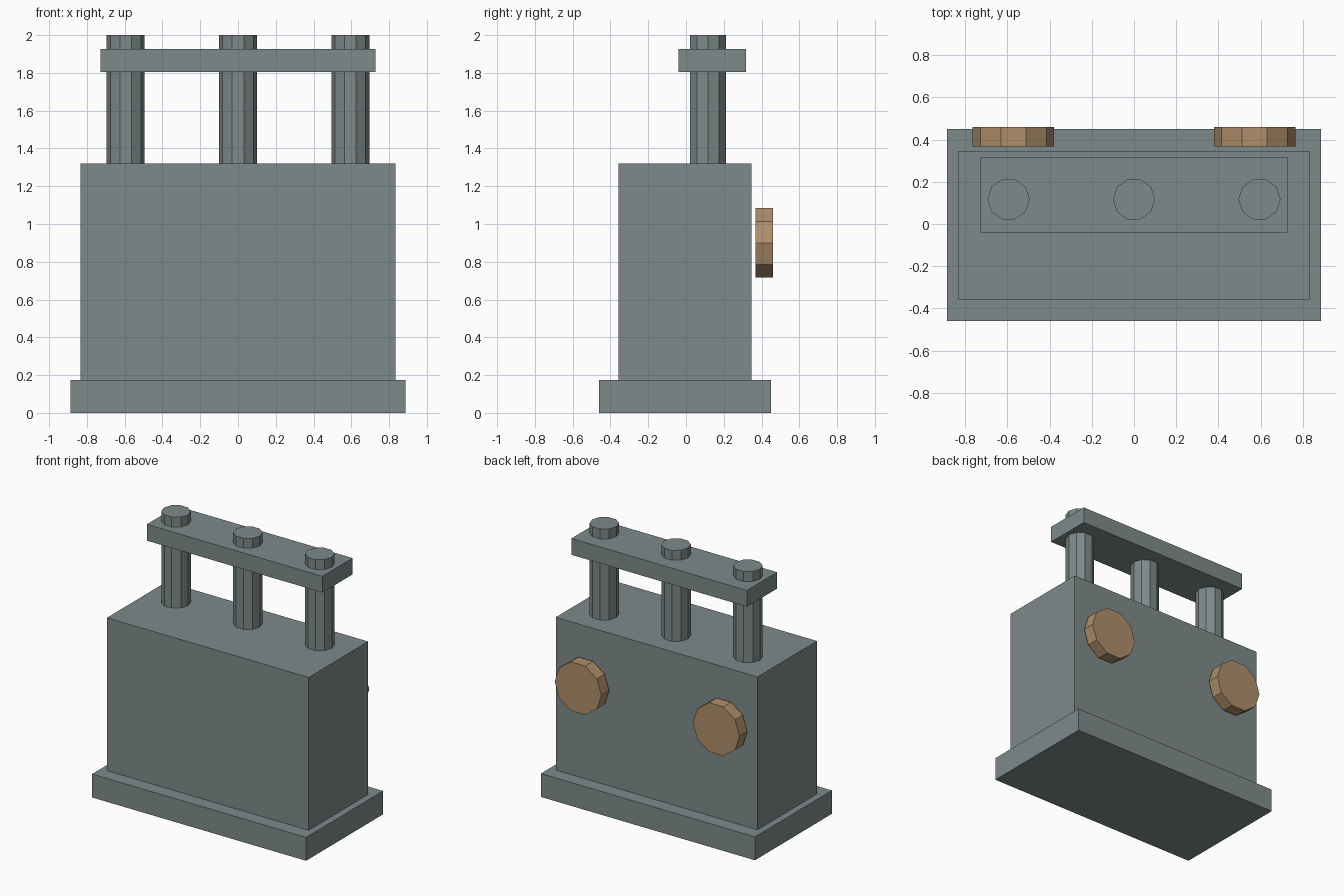
import bpy, math
from mathutils import Matrix

if "Cube" in bpy.data.objects:
    bpy.data.objects.remove(bpy.data.objects["Cube"])


def material(name, rgb):
    m = bpy.data.materials.new(name)
    m.diffuse_color = (*rgb, 1.0)
    m.use_nodes = True
    m.node_tree.nodes["Principled BSDF"].inputs["Base Color"].default_value = m.diffuse_color
    return m


GREY = material("slate grey", (0.21, 0.255, 0.255))
BROWN = material("tan brown", (0.43, 0.275, 0.145))


def box(name, x, y, z, mat):
    """Box from (min, max) ranges on each axis."""
    bpy.ops.mesh.primitive_cube_add(size=1)
    o = bpy.context.object
    o.name = name
    size = [b - a for a, b in (x, y, z)]
    mid = [(a + b) / 2 for a, b in (x, y, z)]
    o.data.transform(Matrix.Translation(mid) @ Matrix.Diagonal((*size, 1)))
    o.data.materials.append(mat)
    return o


def prism(name, radius, depth, centre, mat, facing_back=False):
    """Ten-sided cylinder with a corner on the x axis."""
    bpy.ops.mesh.primitive_cylinder_add(vertices=10, radius=radius, depth=depth)
    o = bpy.context.object
    o.name = name
    turn = Matrix.Rotation(math.pi / 2, 4, 'Z')
    if facing_back:
        turn = Matrix.Rotation(math.pi / 2, 4, 'X') @ turn
    o.data.transform(Matrix.Translation(centre) @ turn)
    o.data.materials.append(mat)
    return o


# Plinth and main block
box("base_plinth", (-0.886, 0.886), (-0.46, 0.45), (0, 0.175), GREY)
box("main_body", (-0.835, 0.835), (-0.357, 0.347), (0.175, 1.319), GREY)

# Three posts joined by a bar
for i, x in enumerate((-0.595, 0, 0.595)):
    prism(f"post_{i + 1}", 0.1, 0.70, (x, 0.117, 1.65), GREY)
box("cross_bar", (-0.727, 0.727), (-0.04, 0.317), (1.804, 1.926), GREY)

# Round discs behind the body
for side, x in (("left", -0.572), ("right", 0.572)):
    prism(f"{side}_disc", 0.193, 0.092, (x, 0.414, 0.9), BROWN, facing_back=True)
